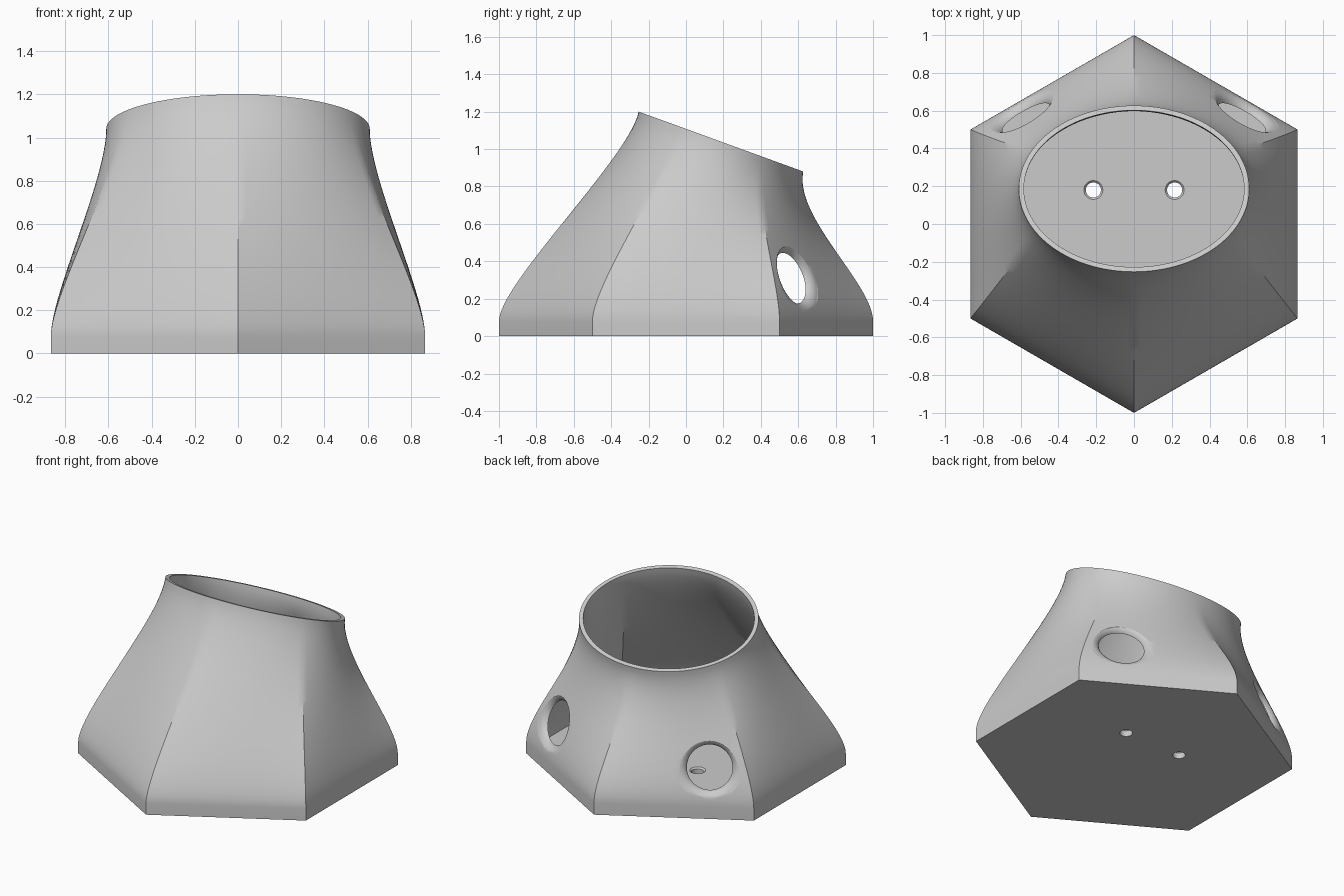
import bpy, bmesh, math
from mathutils import Vector

old = bpy.data.objects.get("Cube")
if old:
    bpy.data.objects.remove(old, do_unlink=True)

SIDES, PER_SIDE, STEPS = 6, 20, 28
FLOOR = 0.05


def loft_point(side, frac, s, hex_r, rx, ry):
    """Point on the blend from a hexagon corner/edge to the tilted oval rim."""
    a = math.radians(30 + 60 * side)
    b = a + math.radians(60)
    base = Vector((math.cos(a), math.sin(a), 0)).lerp(
        Vector((math.cos(b), math.sin(b), 0)), frac) * hex_r
    base.z = 0.08
    t = a + (b - a) * frac
    dy = ry * math.sin(t)
    top = Vector((rx * math.cos(t), 0.187 + dy, 1.04 - dy * 0.364))
    c1 = base + Vector((0, 0, 0.2))
    c2 = top - Vector((0, 0.05, 0.245))
    q = 1 - s
    return base * q**3 + c1 * 3 * q * q * s + c2 * 3 * q * s * s + top * s**3


def shell_rings(bm, bottom, *size):
    """Rings of vertices from the bottom up to the rim."""
    spots = [(k, i / PER_SIDE) for k in range(SIDES) for i in range(PER_SIDE)]
    rings = []
    for j in range(-1, STEPS + 1):
        ring = []
        for k, f in spots:
            p = loft_point(k, f, max(j, 0) / STEPS, *size)
            if j < 0:
                p.z = bottom
            ring.append(bm.verts.new(p))
        rings.append(ring)
    return rings


def bridge(bm, a, b):
    n = len(a)
    for i in range(n):
        m = (i + 1) % n
        bm.faces.new((a[i], a[m], b[m], b[i]))


def finish(name, bm):
    bmesh.ops.recalc_face_normals(bm, faces=bm.faces)
    mesh = bpy.data.meshes.new(name)
    bm.to_mesh(mesh)
    bm.free()
    obj = bpy.data.objects.new(name, mesh)
    bpy.context.collection.objects.link(obj)
    return obj


def turned(name, profile, origin, axis, segments=48):
    """Closed solid of revolution from (radius, distance) pairs along an axis."""
    bm = bmesh.new()
    rot = Vector(axis).to_track_quat("Z", "Y")
    rings = []
    for r, d in profile:
        ring = []
        for i in range(segments):
            t = math.tau * i / segments
            p = Vector((r * math.cos(t), r * math.sin(t), d))
            ring.append(bm.verts.new(Vector(origin) + rot @ p))
        rings.append(ring)
    for a, b in zip(rings, rings[1:]):
        bridge(bm, a, b)
    bm.faces.new(rings[0])
    bm.faces.new(rings[-1])
    obj = finish(name, bm)
    obj.hide_render = True
    return obj


# Hollow body: outer skin, rim, inner skin and floor
bm = bmesh.new()
outer = shell_rings(bm, 0, 1.0, 0.61, 0.44)
inner = shell_rings(bm, FLOOR, 0.95, 0.583, 0.415)
for rings in (outer, inner):
    for a, b in zip(rings, rings[1:]):
        bridge(bm, a, b)
    bm.faces.new(rings[0])
bridge(bm, outer[-1], inner[-1])
body = finish("hollow_body", bm)

# Flared side ports and countersunk floor holes
cutters = []
tilt = math.radians(18)
flare = [(0.14, -0.16)]
for i in range(11):
    t = math.pi / 2 * i / 10
    flare.append((0.205 - 0.065 * math.cos(t), 0.055 * (math.sin(t) - 1)))
flare += [(0.225, 0.012), (0.225, 0.12)]
mouth = loft_point(0, 0.26, 0.32, 1.0, 0.61, 0.44)
screw = [(0.04, -0.1), (0.04, FLOOR - 0.01), (0.05, FLOOR), (0.05, FLOOR + 0.05)]
for side in (-1, 1):
    axis = (side * math.cos(tilt) * 0.5, math.cos(tilt) * 0.866, math.sin(tilt))
    cutters.append(turned("port_cutter", flare, (side * mouth.x, mouth.y, mouth.z), axis))
    cutters.append(turned("floor_hole_cutter", screw, (side * 0.215, 0.18, 0), (0, 0, 1)))

bpy.ops.object.select_all(action="DESELECT")
bpy.context.view_layer.objects.active = body
body.select_set(True)
for cutter in cutters:
    mod = body.modifiers.new("cut", "BOOLEAN")
    mod.operation = "DIFFERENCE"
    mod.solver = "EXACT"
    mod.object = cutter
    bpy.ops.object.modifier_apply(modifier=mod.name)
    bpy.data.objects.remove(cutter, do_unlink=True)

# Single plain grey
grey = bpy.data.materials.new("light_grey")
grey.use_nodes = True
colour = (0.6, 0.6, 0.6, 1)
grey.diffuse_color = colour
grey.node_tree.nodes["Principled BSDF"].inputs["Base Color"].default_value = colour
body.data.materials.clear()
body.data.materials.append(grey)
bpy.ops.object.shade_smooth_by_angle(angle=math.radians(30))
